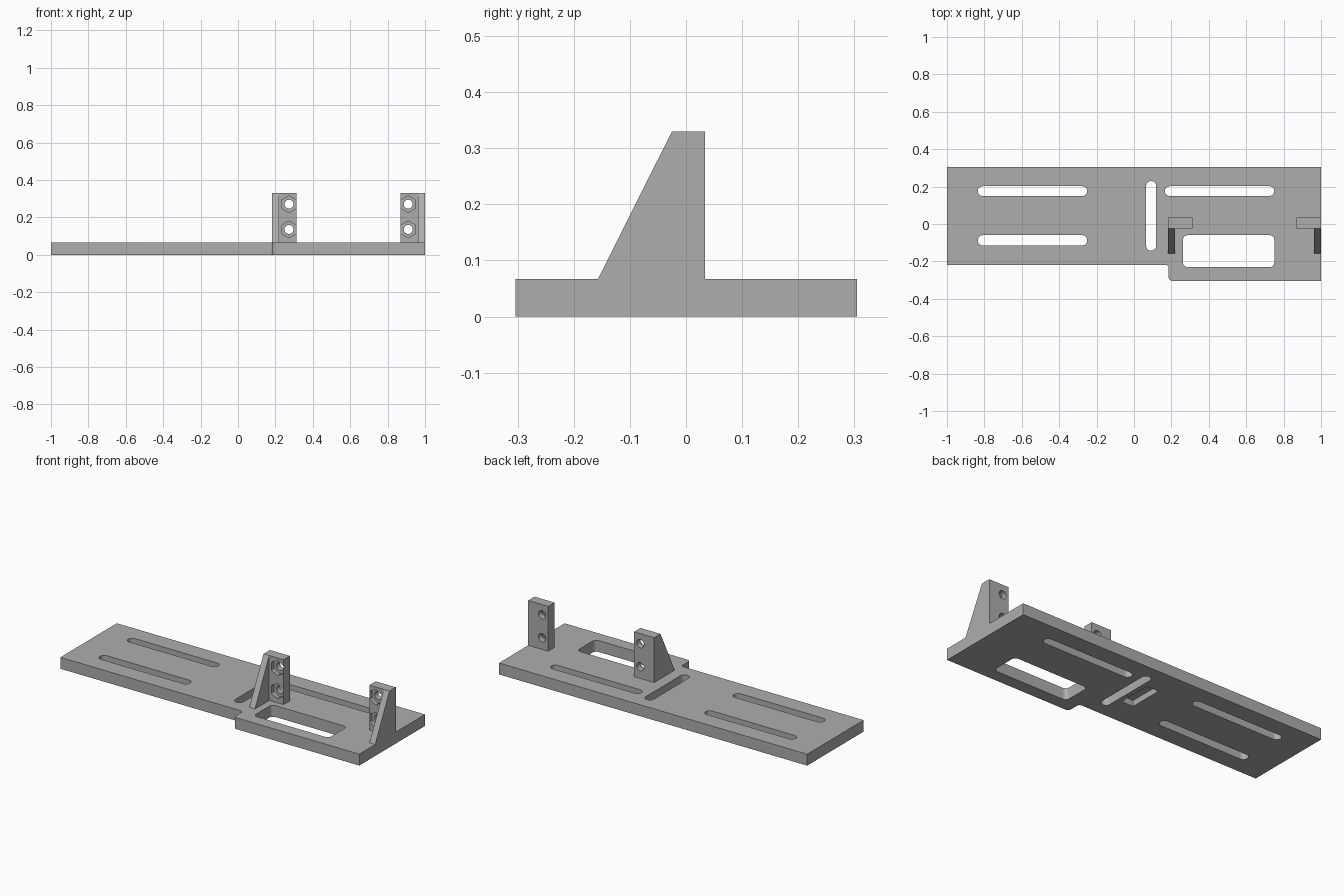
import bpy, bmesh, math
from mathutils import Matrix, Vector

default = bpy.data.objects.get("Cube")
if default:
    bpy.data.objects.remove(default, do_unlink=True)

grey = bpy.data.materials.new("plain grey")
grey.use_nodes = True
COLOUR = (0.42, 0.42, 0.42, 1)
grey.diffuse_color = COLOUR
grey.node_tree.nodes["Principled BSDF"].inputs["Base Color"].default_value = COLOUR

THICK, TOP = 0.067, 0.33
POST_FRONT, POST_BACK, RIB_TOE = -0.025, 0.034, -0.157


def prism(name, points, offset):
    """Extrude a flat polygon of 3D points along an offset."""
    bm = bmesh.new()
    face = bm.faces.new([bm.verts.new(p) for p in points])
    geom = bmesh.ops.extrude_face_region(bm, geom=[face])["geom"]
    bmesh.ops.translate(bm, vec=offset, verts=[v for v in geom if isinstance(v, bmesh.types.BMVert)])
    bmesh.ops.recalc_face_normals(bm, faces=bm.faces)
    mesh = bpy.data.meshes.new(name)
    bm.to_mesh(mesh)
    bm.free()
    mesh.materials.append(grey)
    obj = bpy.data.objects.new(name, mesh)
    bpy.context.collection.objects.link(obj)
    return obj


def combine(target, tool, operation="DIFFERENCE"):
    """Apply a boolean and remove its tool."""
    mod = target.modifiers.new("combine", "BOOLEAN")
    mod.operation, mod.object, mod.solver = operation, tool, "EXACT"
    bpy.context.view_layer.objects.active = target
    bpy.ops.object.modifier_apply(modifier=mod.name)
    bpy.data.objects.remove(tool, do_unlink=True)


def rounded_rect(x0, x1, y0, y1, r, z, steps=8):
    """Rectangle outline with rounded corners."""
    corners = [(x1 - r, y1 - r), (x0 + r, y1 - r), (x0 + r, y0 + r), (x1 - r, y0 + r)]
    pts = []
    for i, (cx, cy) in enumerate(corners):
        for k in range(steps + 1):
            a = (i + k / steps) * math.pi / 2
            p = Vector((cx + r * math.cos(a), cy + r * math.sin(a), z))
            if not pts or (p - pts[-1]).length > 1e-4:
                pts.append(p)
    if (pts[0] - pts[-1]).length < 1e-4:
        pts.pop()
    return pts


def arc(cx, cy, r, start, end, steps=6):
    angles = [math.radians(start + (end - start) * k / steps) for k in range(steps + 1)]
    return [(cx + r * math.cos(a), cy + r * math.sin(a), 0) for a in angles]


def box(name, x0, x1, y0, y1, z0, z1):
    pts = [(x0, y0, z0), (x1, y0, z0), (x1, y1, z0), (x0, y1, z0)]
    return prism(name, pts, (0, 0, z1 - z0))


# Base plate with a rounded step in its front edge
outline = [(-1, 0.305, 0), (-1, -0.218, 0)]
outline += arc(0.167, -0.236, 0.018, 90, 0)
outline += arc(0.205, -0.284, 0.02, 180, 270)
outline += [(1, -0.304, 0), (1, 0.305, 0)]
plate = prism("base_plate", outline, (0, 0, THICK))

# Long slots, cross slot and window
openings = [
    (-0.835, -0.25, 0.15, 0.202, 0.0259),
    (-0.835, -0.25, -0.115, -0.06, 0.0274),
    (0.165, 0.75, 0.15, 0.202, 0.0259),
    (0.065, 0.118, -0.143, 0.23, 0.0264),
    (0.262, 0.75, -0.23, -0.06, 0.024),
]
for x0, x1, y0, y1, r in openings:
    combine(plate, prism("opening_cutter", rounded_rect(x0, x1, y0, y1, r, -0.1), (0, 0, 0.3)))

# Shallow pocket under the plate
combine(plate, box("pocket_cutter", -0.04, 0.037, -0.055, 0.148, -0.1, 0.035))


def round_cutter(x, z, radius, sides, y0, y1):
    pts = [(x + radius * math.sin(math.tau * k / sides), y0,
            z + radius * math.cos(math.tau * k / sides)) for k in range(sides)]
    return prism("hole_cutter", pts, (0, y1 - y0, 0))


def bracket(name, outer, inward):
    """Upright post with a sloped rib on its outer side and two nut holes."""
    side = [(outer, RIB_TOE, THICK), (outer, POST_BACK, THICK),
            (outer, POST_BACK, TOP), (outer, POST_FRONT, TOP)]
    rib = prism(name, side, (0.037 * inward, 0, 0))
    xs = sorted((outer, outer + 0.13 * inward))
    combine(rib, box("post", *xs, POST_FRONT, POST_BACK, THICK, TOP), "UNION")
    for z in (0.136, 0.271):
        x = outer + 0.09 * inward
        combine(rib, round_cutter(x, z, 0.024, 24, -0.1, 0.1))
        combine(rib, round_cutter(x, z, 0.045, 6, -0.1, POST_FRONT + 0.025))
    return rib


brackets = [bracket("inner_bracket", 0.183, 1), bracket("outer_bracket", 1.0, -1)]

# Smooth the round walls and keep the edges sharp
bpy.ops.object.select_all(action="DESELECT")
for obj in [plate] + brackets:
    obj.select_set(True)
bpy.context.view_layer.objects.active = plate
bpy.ops.object.shade_smooth_by_angle(angle=math.radians(30))
